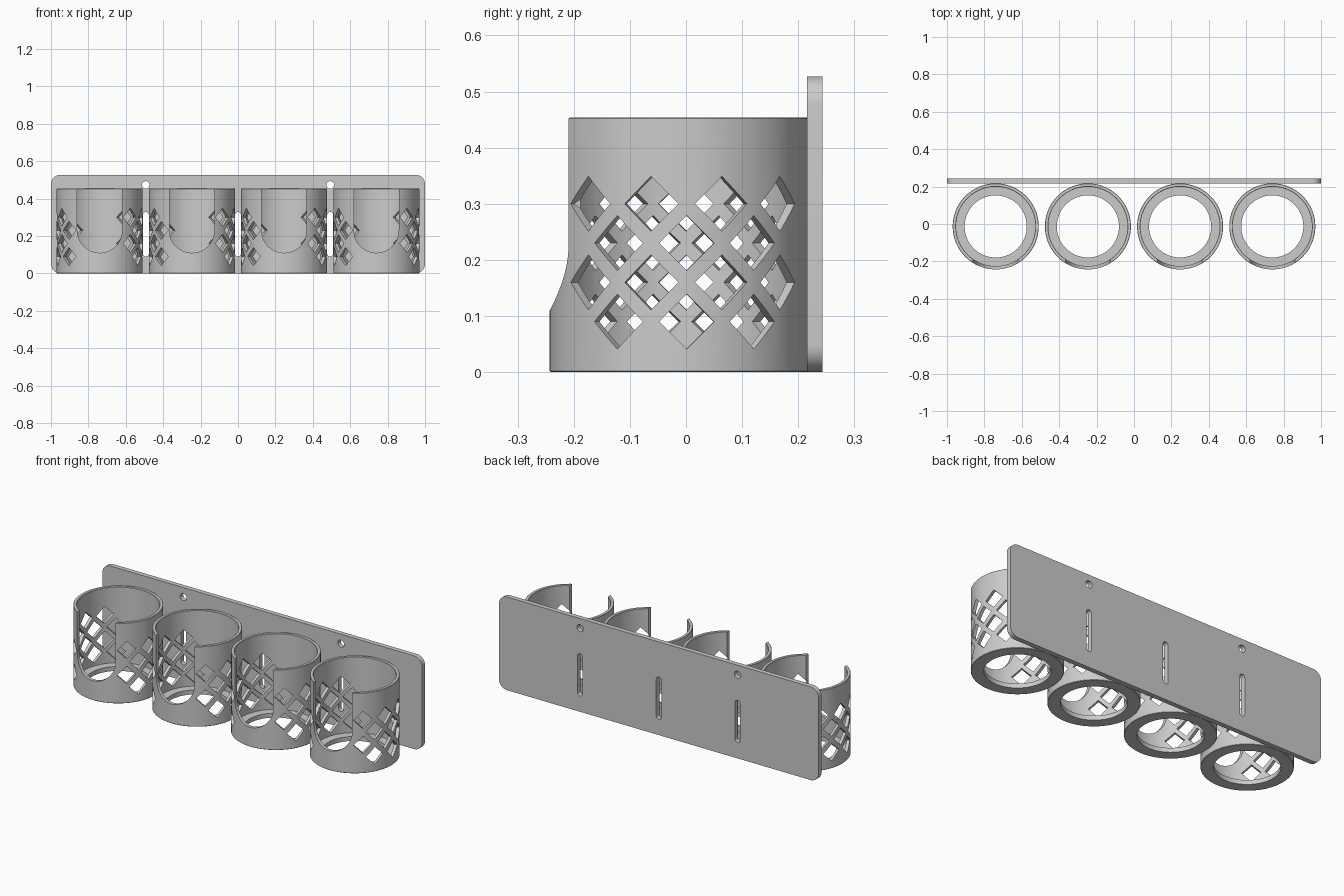
import bpy, bmesh, math
from mathutils import Matrix, Vector

cube = bpy.data.objects.get("Cube")
if cube:
    bpy.data.objects.remove(cube, do_unlink=True)

PITCH = 0.493                        # spacing of the cups
CUP_Y, RADIUS, WALL = -0.013, 0.23, 0.018
CUP_TOP, FLOOR = 0.454, 0.025
BACK, FRONT = 0.243, 0.216           # faces of the back plate
TURN = math.radians(16)              # lattice column step

grey = bpy.data.materials.new("grey plastic")
grey.use_nodes = True
colour = (0.6, 0.6, 0.6, 1)
grey.diffuse_color = colour
grey.node_tree.nodes["Principled BSDF"].inputs["Base Color"].default_value = colour


def make_object(name, bm):
    bmesh.ops.recalc_face_normals(bm, faces=bm.faces)
    mesh = bpy.data.meshes.new(name)
    bm.to_mesh(mesh)
    bm.free()
    mesh.materials.append(grey)
    obj = bpy.data.objects.new(name, mesh)
    bpy.context.collection.objects.link(obj)
    return obj


def bridge(bm, loops, closed):
    """Quads between neighbouring vertex loops."""
    for k in range(0 if closed else 1, len(loops)):
        a, b = loops[k - 1], loops[k]
        for i in range(len(a)):
            bm.faces.new((a[i - 1], a[i], b[i], b[i - 1]))


def prism(bm, outline, y0, y1, matrix=Matrix()):
    """Solid with an x-z outline from y0 to y1, then placed."""
    near, far = [[bm.verts.new(matrix @ Vector((x, y, z))) for x, z in outline]
                 for y in (y0, y1)]
    bridge(bm, [near, far], False)
    bm.faces.new(near)
    bm.faces.new(far)


def rounded(x0, x1, z0, z1, r, steps=10):
    """Rounded rectangle outline."""
    points = []
    corners = [(x1 - r, z1 - r), (x0 + r, z1 - r), (x0 + r, z0 + r), (x1 - r, z0 + r)]
    for quarter, (cx, cz) in enumerate(corners):
        for i in range(steps + 1):
            a = (quarter + i / steps) * math.pi / 2
            points.append((cx + r * math.cos(a), cz + r * math.sin(a)))
    return points


def cut(obj, bm):
    """Subtract the solids in bm and bake the result."""
    cutter = make_object("cutter", bm)
    mod = obj.modifiers.new("cut", "BOOLEAN")
    mod.operation, mod.solver, mod.object = "DIFFERENCE", "EXACT", cutter
    graph = bpy.context.evaluated_depsgraph_get()
    baked = bpy.data.meshes.new_from_object(obj.evaluated_get(graph))
    obj.modifiers.clear()
    obj.data = baked
    bpy.data.objects.remove(cutter, do_unlink=True)


def smooth(obj, degrees):
    bpy.ops.object.select_all(action="DESELECT")
    obj.select_set(True)
    bpy.context.view_layer.objects.active = obj
    bpy.ops.object.shade_smooth_by_angle(angle=math.radians(degrees))


# back plate with softened edges
bm = bmesh.new()
prism(bm, rounded(-1, 1, 0, 0.527, 0.05), FRONT, BACK)
rims = [e for e in bm.edges if abs(e.verts[0].co.y - e.verts[1].co.y) < 0.001]
bmesh.ops.bevel(bm, geom=rims, offset=0.004, segments=2, profile=0.5, affect="EDGES")
plate = make_object("back_plate", bm)

# slots between cups and screw holes above the outer slots
bm = bmesh.new()
for i in (-1, 0, 1):
    x = i * PITCH
    prism(bm, rounded(x - 0.016, x + 0.016, 0.09, 0.328, 0.0159), FRONT - 0.1, BACK + 0.1)
    if i:
        prism(bm, rounded(x - 0.02, x + 0.02, 0.453, 0.493, 0.0199), FRONT - 0.1, BACK + 0.1)
cut(plate, bm)
smooth(plate, 12)

# cup turned from a profile, open floor in the middle
inner, edge = RADIUS - WALL, 0.002
profile = [(0.166, 0), (RADIUS - edge, 0), (RADIUS, edge), (RADIUS, CUP_TOP - edge),
           (RADIUS - edge, CUP_TOP), (inner + edge, CUP_TOP), (inner, CUP_TOP - edge),
           (inner, FLOOR), (0.166, FLOOR)]
angles = [math.tau * i / 96 for i in range(96)]
bm = bmesh.new()
bridge(bm, [[bm.verts.new((r * math.cos(a), r * math.sin(a), z)) for a in angles]
            for r, z in profile], True)
cup = make_object("cup_1", bm)

# front opening with a round bottom
bm = bmesh.new()
prism(bm, rounded(-0.12, 0.12, 0.11, 0.8, 0.119, 16), -0.4, -0.1)
cut(cup, bm)

# diamond lattice on both sides, columns staggered row by row
HALF = 0.049
diamond = [(HALF, 0), (0, HALF), (-HALF, 0), (0, -HALF)]
bm = bmesh.new()
for side in (0, 1):
    for row in range(4):
        z = 0.09 + 0.07 * row
        columns = (-2, 0, 2) if (row + side) % 2 == 0 else (-3, -1, 1, 3)
        for column in columns:
            a = column * TURN + math.radians(3.6)
            if side:
                a = math.pi - a
            place = Matrix.Translation((0, 0, z)) @ Matrix.Rotation(a - math.pi / 2, 4, "Z")
            prism(bm, diamond, 0.18, 0.27, place)
cut(cup, bm)
smooth(cup, 30)

# row of four cups
for i in range(4):
    obj = cup if i == 0 else bpy.data.objects.new(f"cup_{i + 1}", cup.data)
    if i:
        bpy.context.collection.objects.link(obj)
    obj.location = ((i - 1.5) * PITCH, CUP_Y, 0)
